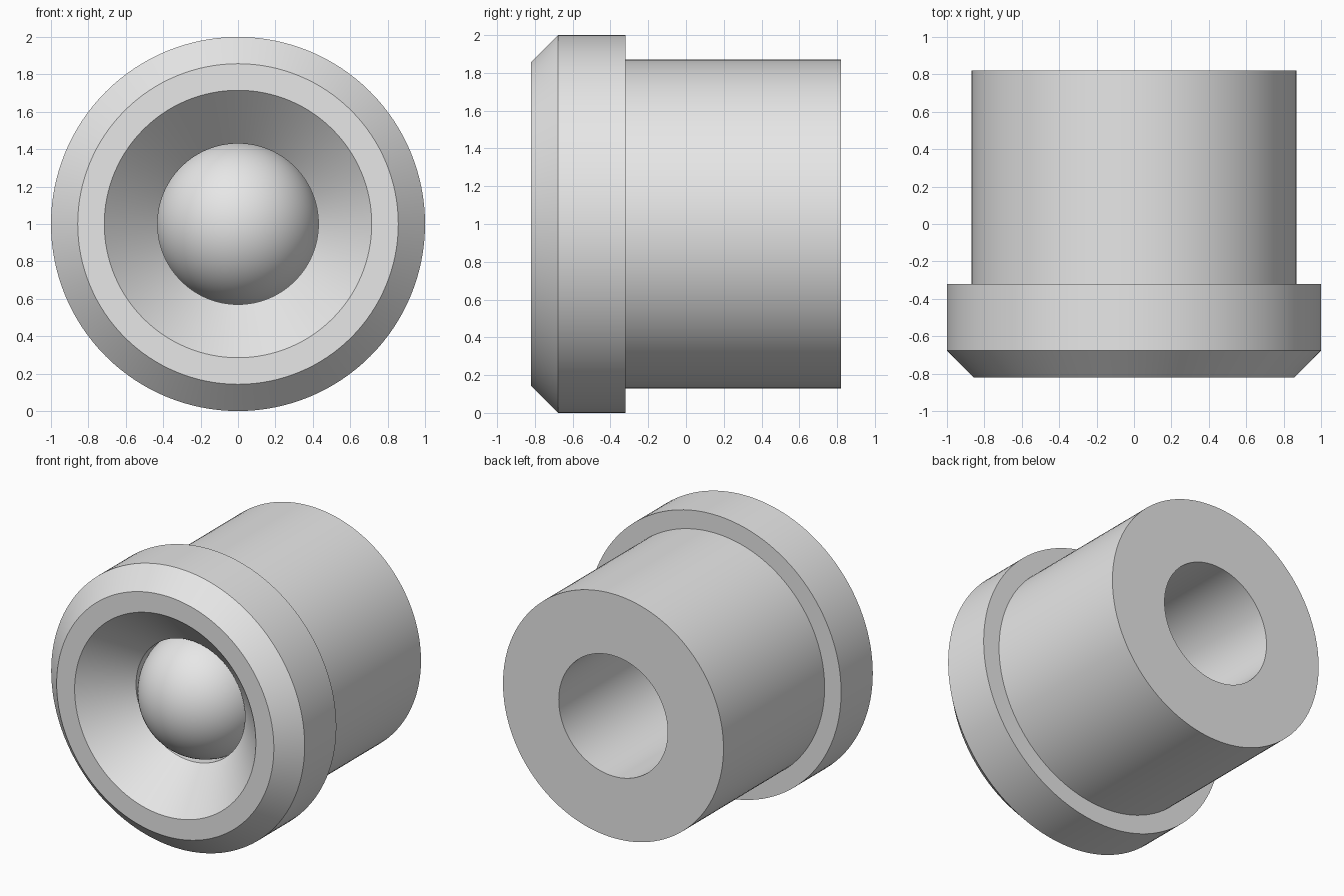
import bpy
import bmesh
import math
from mathutils import Matrix, Vector

cube = bpy.data.objects.get("Cube")
if cube:
    bpy.data.objects.remove(cube, do_unlink=True)

AXIS_Z = 1.0
SEGMENTS = 128

steel = bpy.data.materials.new("light_grey_metal")
steel.use_nodes = True
grey = (0.8, 0.8, 0.8, 1.0)
steel.diffuse_color = grey
steel.node_tree.nodes["Principled BSDF"].inputs["Base Color"].default_value = grey


def finish(name, bm):
    """Turn a bmesh into a smooth object with sharp rims."""
    bmesh.ops.recalc_face_normals(bm, faces=bm.faces)
    mesh = bpy.data.meshes.new(name)
    bm.to_mesh(mesh)
    bm.free()
    mesh.materials.append(steel)
    obj = bpy.data.objects.new(name, mesh)
    bpy.context.collection.objects.link(obj)
    bpy.ops.object.select_all(action="DESELECT")
    obj.select_set(True)
    bpy.context.view_layer.objects.active = obj
    bpy.ops.object.shade_smooth_by_angle(angle=math.radians(30))
    return obj


def revolve(name, profile):
    """Revolve a closed (radius, y) profile about the lengthwise axis."""
    bm = bmesh.new()
    verts = [bm.verts.new((r, y, AXIS_Z)) for r, y in profile]
    edges = [bm.edges.new((a, b)) for a, b in zip(verts, verts[1:] + verts[:1])]
    bmesh.ops.spin(bm, geom=verts + edges, cent=(0, 0, AXIS_Z), axis=(0, 1, 0),
                   angle=math.tau, steps=SEGMENTS, use_merge=True)
    bmesh.ops.remove_doubles(bm, verts=bm.verts, dist=0.0001)
    return finish(name, bm)


# Flanged sleeve: countersunk front, chamfered flange, straight through bore
front, back, bore = -0.82, 0.82, 0.43
revolve("flanged_sleeve", [
    (bore, -0.535), (0.715, front), (0.857, front), (1.0, -0.677),
    (1.0, -0.32), (0.87, -0.32), (0.87, back), (bore, back),
])

# Ball seated in the mouth of the bore, poles along the bore
bm = bmesh.new()
place = Matrix.Translation(Vector((0, -0.365, AXIS_Z))) @ Matrix.Rotation(math.pi / 2, 4, "X")
bmesh.ops.create_uvsphere(bm, u_segments=96, v_segments=48, radius=0.44, matrix=place)
finish("ball", bm)
